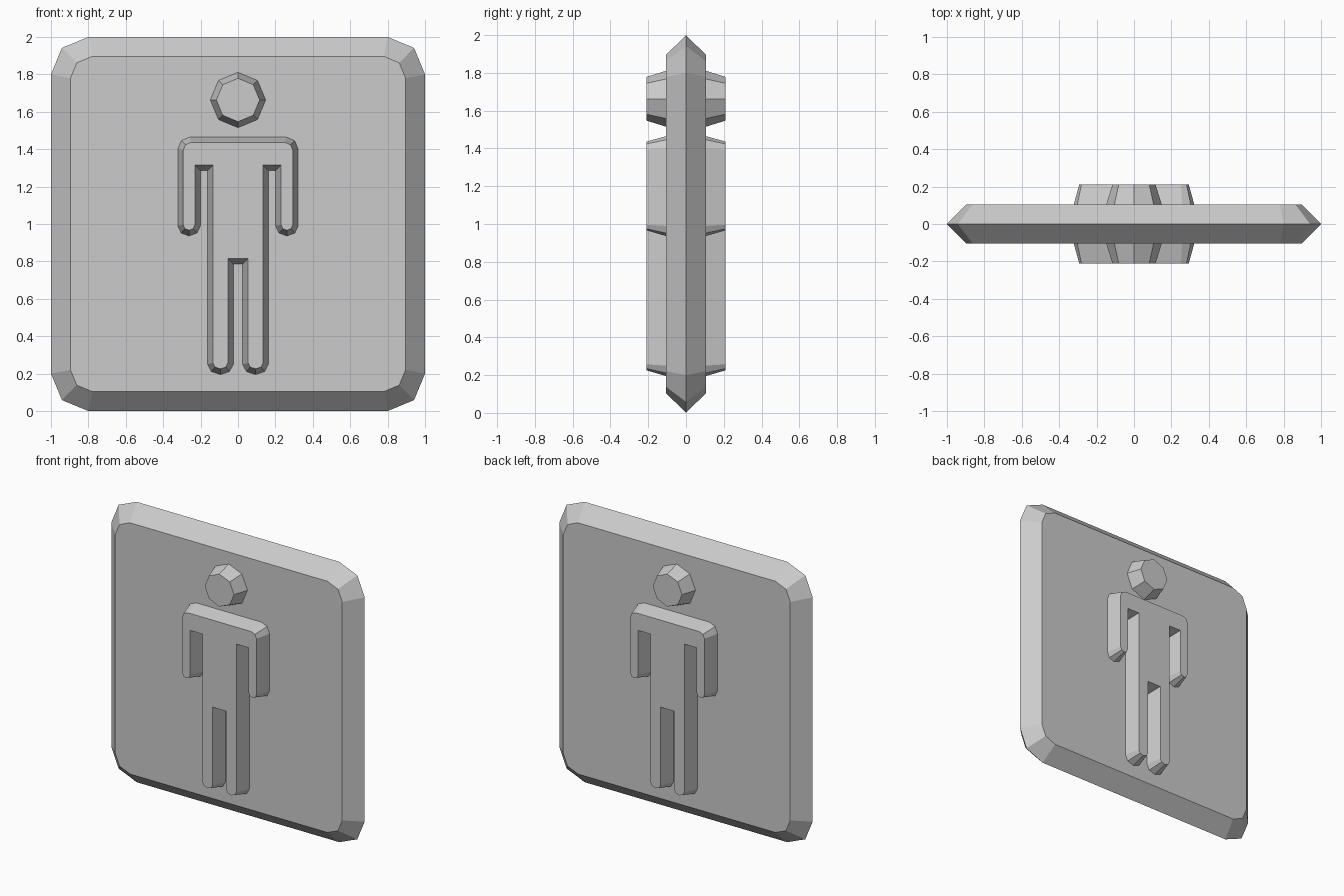
import bpy, bmesh, math
from mathutils import Vector

if "Cube" in bpy.data.objects:
    bpy.data.objects.remove(bpy.data.objects["Cube"])


def inset(pts, d):
    """Mitred inward offset of a counter-clockwise outline."""
    out = []
    n = len(pts)
    for i in range(n):
        p, q, r = (Vector(pts[(i + k) % n]) for k in (-1, 0, 1))
        a, b = (q - p).normalized(), (r - q).normalized()
        na, nb = Vector((-a.y, a.x)), Vector((-b.y, b.x))
        out.append(q + (na + nb) * d / (1 + na.dot(nb)))
    return out


def slab(name, outline, d, layers):
    """Stack of outlines along y; each layer is (y, use inset outline)."""
    small = inset(outline, d)
    bm = bmesh.new()
    rings = [[bm.verts.new((p[0], y, p[1])) for p in (small if s else outline)]
             for y, s in layers]
    for a, b in zip(rings, rings[1:]):
        for i in range(len(a)):
            j = (i + 1) % len(a)
            bm.faces.new((a[i], a[j], b[j], b[i]))
    bm.faces.new(rings[0])
    bm.faces.new(rings[-1][::-1])
    bmesh.ops.recalc_face_normals(bm, faces=bm.faces)
    me = bpy.data.meshes.new(name)
    bm.to_mesh(me)
    bm.free()
    ob = bpy.data.objects.new(name, me)
    bpy.context.collection.objects.link(ob)
    return ob


def arc(cx, cz, rx, rz, a0, a1, n):
    return [(cx + rx * math.cos(math.radians(a0 + (a1 - a0) * i / n)),
             cz + rz * math.sin(math.radians(a0 + (a1 - a0) * i / n)))
            for i in range(n + 1)]


# Sign plate: rounded square tapering from a ridge at y = 0
plate = []
for cx, cz, a in ((.8, .2, -90), (.8, 1.8, 0), (-.8, 1.8, 90), (-.8, .2, 180)):
    plate += arc(cx, cz, .2, .2, a, a + 90, 2)
slab("sign_plate", plate, .104, [(-.105, 1), (0, 0), (.105, 1)])

# Raised figure on both faces
relief = [(-.21, 1), (-.105, 0), (.105, 0), (.21, 1)]
half = [(.025, .786)]                                   # crotch
half += arc(.094, .25, .069, .055, 180, 360, 4)         # foot
half += [(.163, 1.286), (.201, 1.286)]                  # armpit
half += arc(.2615, .99, .0605, .054, 180, 360, 4)       # hand
half += arc(.257, 1.4, .065, .065, 0, 90, 2)            # shoulder
body = half + [(-x, z) for x, z in reversed(half)]
slab("figure_body", body, .029, relief)

# Octagonal head
slab("figure_head", arc(0, 1.663, .148, .148, 0, 315, 7), .03, relief)
